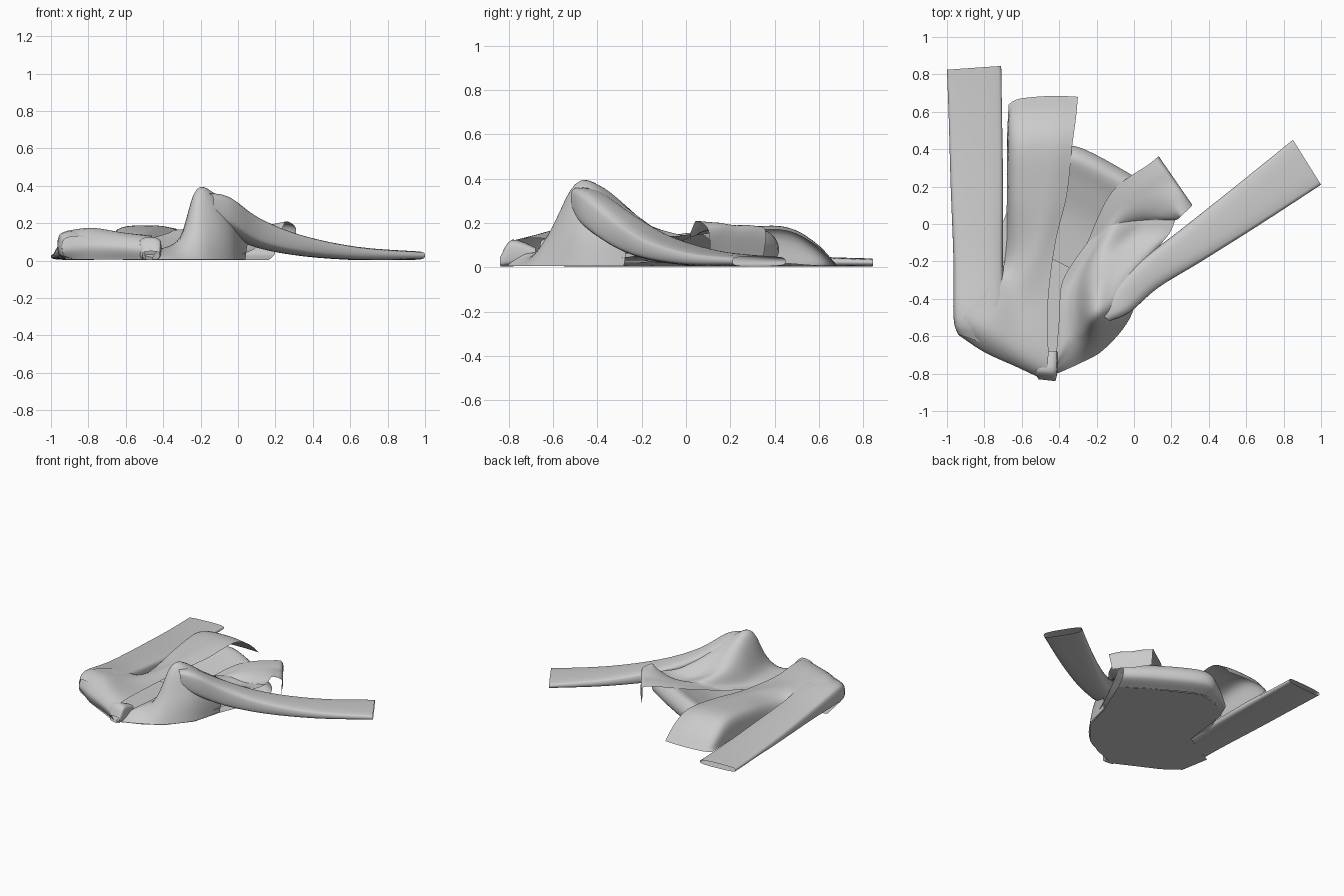
import bpy, bmesh, math
from mathutils import Vector


def spline(pts, n, closed=False):
    """Smooth curve through the given points."""
    out, c = [], len(pts)
    get = (lambda i: pts[i % c]) if closed else (lambda i: pts[min(max(i, 0), c - 1)])
    for i in range(c if closed else c - 1):
        a, b, d, e = (get(i + k) for k in (-1, 0, 1, 2))
        for k in range(n):
            t = k / n
            out.append(0.5 * (2 * b + (d - a) * t + (2 * a - 5 * b + 4 * d - e) * t * t
                              + (3 * b - a - 3 * d + e) * t ** 3))
    if not closed:
        out.append(pts[-1].copy())
    return out


def cloth(name, rows, n=6, closed=False):
    """Smooth sheet (or tube) through rows of control points."""
    rows = [spline([Vector(p) for p in r], n, closed) for r in rows]
    grid = list(zip(*[spline(list(col), n) for col in zip(*rows)]))
    w = len(grid[0])
    verts = [(p.x, p.y, max(p.z, 0.003)) for r in grid for p in r]
    faces = []
    for i in range(len(grid) - 1):
        for j in range(w if closed else w - 1):
            k = (j + 1) % w
            faces.append((i * w + j, i * w + k, (i + 1) * w + k, (i + 1) * w + j))
    me = bpy.data.meshes.new(name)
    me.from_pydata(verts, [], faces)
    me.shade_smooth()
    ob = bpy.data.objects.new(name, me)
    bpy.context.collection.objects.link(ob)
    return ob


def sleeve(name, stations):
    """Flattened tube; station = left xy, right xy, z low, z high."""
    rows = []
    for ax, ay, bx, by, lo, hi in stations:
        row = []
        for k in range(16):
            a = 2 * math.pi * k / 16
            c, s = math.cos(a), math.sin(a)
            f = 0.5 + 0.5 * math.copysign(abs(c) ** 0.8, c)
            h = math.copysign(abs(s) ** 0.5, s)
            row.append((ax + (bx - ax) * f, ay + (by - ay) * f,
                        (lo + hi) / 2 + h * (hi - lo) / 2))
        rows.append(row)
    cloth(name, rows, 4, True)


# Long flat sleeves
sleeve("left_sleeve", [
    (-.94, -.59, -.74, -.66, .01, .13), (-.965, -.5, -.69, -.5, .003, .165),
    (-.965, -.2, -.70, -.2, .003, .115), (-.98, .2, -.70, .2, .003, .075),
    (-.99, .55, -.705, .55, .003, .05), (-1, .825, -.71, .845, .003, .04)])
sleeve("right_sleeve", [
    (-.22, -.44, -.13, -.52, .24, .36), (-.14, -.36, -.02, -.47, .17, .345),
    (.03, -.20, .13, -.34, .08, .235), (.25, -.03, .36, -.2, .03, .14),
    (.54, .2, .67, -.005, .004, .075), (.85, .45, 1.0, .21, .004, .05)])

# Small rolled fold at the neck
sleeve("neck_fold", [
    (-.51, -.83, -.42, -.84, .004, .05), (-.53, -.78, -.41, -.79, .004, .125),
    (-.5, -.68, -.41, -.68, .02, .09)])

# Left front panel: shoulder fold to the hem touching the floor, outer edge hanging down
cloth("left_front_panel", [
    [(-.92, -.57, .005), (-.8, -.66, .005), (-.62, -.74, .005), (-.49, -.81, .005)],
    [(-.94, -.59, .07), (-.8, -.68, .09), (-.63, -.76, .08), (-.5, -.82, .07)],
    [(-.91, -.5, .16), (-.78, -.56, .175), (-.62, -.66, .15), (-.46, -.74, .13)],
    [(-.76, -.32, .13), (-.68, -.35, .12), (-.6, -.4, .12), (-.46, -.42, .12)],
    [(-.69, -.19, .03), (-.64, -.15, .09), (-.52, -.12, .14), (-.42, -.1, .13)],
    [(-.68, .15, .02), (-.645, .15, .14), (-.48, .15, .17), (-.36, .15, .15)],
    [(-.68, .4, .02), (-.645, .42, .165), (-.45, .43, .185), (-.33, .42, .17)],
    [(-.675, .55, .01), (-.64, .57, .1), (-.44, .58, .115), (-.31, .57, .11)],
    [(-.67, .64, .005), (-.61, .67, .005), (-.44, .685, .005), (-.3, .68, .005)]])

# Raised right shoulder with its wall falling to the floor
seam = [(-.25, -.1, .08), (-.18, -.05, .11), (-.1, 0, .14), (.05, .02, .12), (.22, .02, .15)]
cloth("right_shoulder", [
    [(-.46, -.82, .005), (-.3, -.75, .005), (-.16, -.67, .005), (-.02, -.5, .005), (.04, -.28, .005)],
    [(-.45, -.81, .03), (-.32, -.68, .06), (-.18, -.6, .17), (-.04, -.48, .17), (.05, -.27, .08)],
    [(-.42, -.72, .06), (-.31, -.55, .12), (-.22, -.51, .36), (-.11, -.44, .345), (.08, -.26, .16)],
    [(-.4, -.5, .06), (-.31, -.42, .12), (-.22, -.39, .35), (-.1, -.31, .3), (.13, -.13, .14)],
    [(-.38, -.3, .06), (-.3, -.28, .08), (-.2, -.2, .2), (-.02, -.1, .14), (.19, -.05, .14)],
    seam])

# Right front panel, bent down at its hem
cloth("right_front_panel", [
    seam,
    [(-.12, .17, .16), (-.06, .13, .165), (0, .1, .165), (.12, .06, .16), (.24, .03, .18)],
    [(.08, .32, .185), (.12, .26, .19), (.16, .2, .19), (.21, .13, .2), (.26, .05, .21)],
    [(.13, .36, .16), (.175, .295, .17), (.22, .23, .17), (.265, .165, .18), (.31, .1, .17)],
    [(.13, .35, .05), (.17, .29, .05), (.21, .23, .05), (.25, .17, .06), (.29, .11, .06)]])

# Back panel: hem rolled up off the floor and over into the inside
hem = [(-.6, .28, .2), (-.46, .37, .75), (-.31, .41, 1), (0, .25, 1), (.2, .12, .9)]
roll = [(-.1, .004), (-.01, .04), (0, .11), (-.06, .165), (-.18, .12), (-.36, .06), (-.6, .03)]
cloth("back_panel", [[(x + .35 * d, y + .94 * d, z * s) for x, y, s in hem] for d, z in roll])

# Underside lying flat on the floor
outline = [(-.92, -.57), (-.8, -.66), (-.48, -.82), (-.3, -.75), (-.16, -.67), (-.02, -.5),
           (.04, -.28), (.17, .03), (-.03, .16), (-.34, .32), (-.5, .29), (-.64, .19),
           (-.69, -.2), (-.96, -.35)]
bm = bmesh.new()
bm.faces.new([bm.verts.new((x, y, 0)) for x, y in outline])
bmesh.ops.triangulate(bm, faces=bm.faces[:])
me = bpy.data.meshes.new("underside")
bm.to_mesh(me)
bm.free()
bpy.context.collection.objects.link(bpy.data.objects.new("underside", me))
